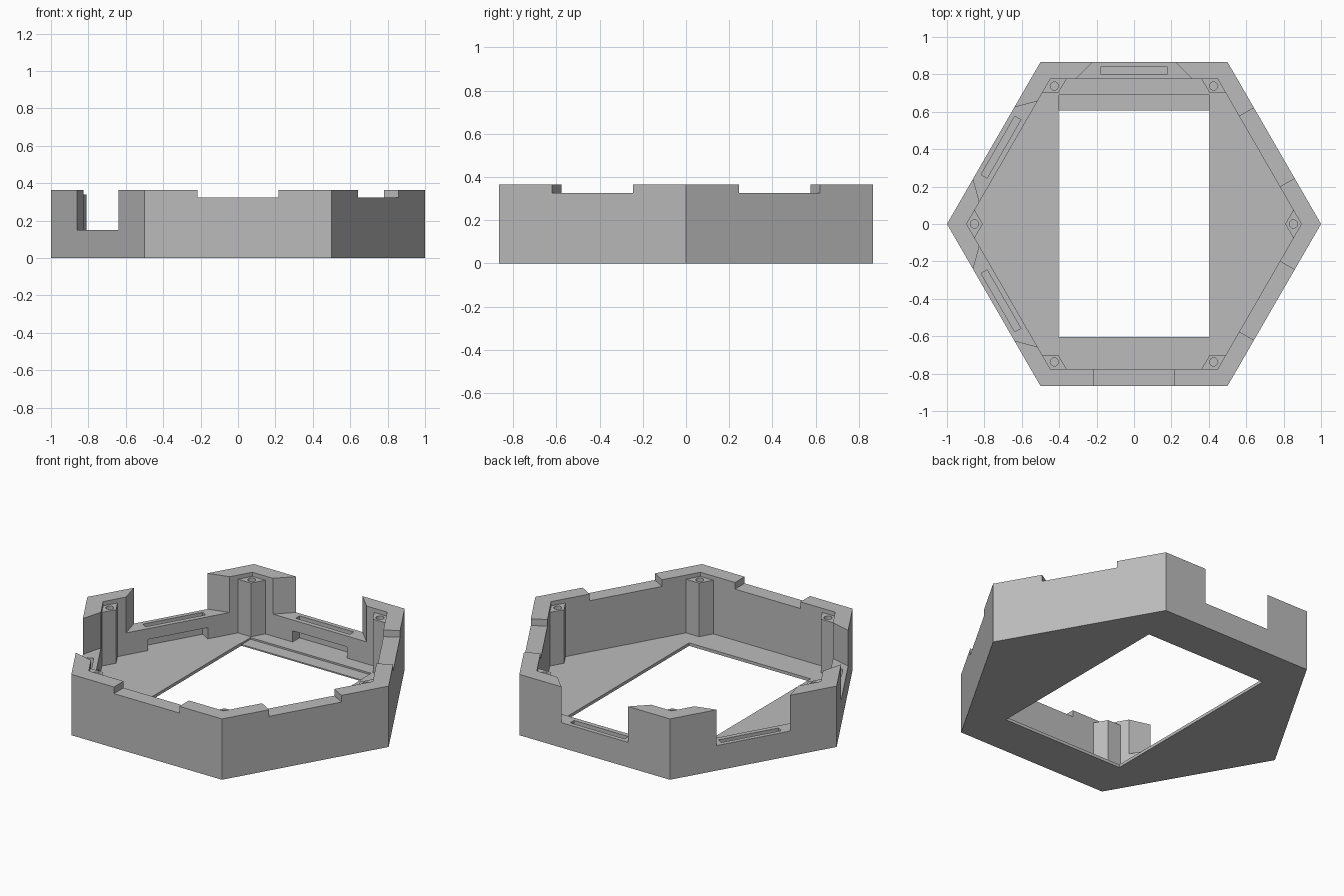
import bpy, bmesh
from math import radians, cos, sin, sqrt
from mathutils import Matrix

if "Cube" in bpy.data.objects:
    bpy.data.objects.remove(bpy.data.objects["Cube"], do_unlink=True)

HEIGHT, FLOOR, LIP = 0.365, 0.018, 0.008
OUTER = sqrt(3) / 2          # distance from centre to outer wall face
INNER = 0.775                # distance from centre to inner wall face
INNER_CORNER = INNER / OUTER

grey = bpy.data.materials.new("plain grey")
grey.use_nodes = True
grey.diffuse_color = (0.5, 0.5, 0.5, 1)
grey.node_tree.nodes["Principled BSDF"].inputs["Base Color"].default_value = (0.5, 0.5, 0.5, 1)


def prism(name, outline, z0, z1, turn=0):
    """Extrude a flat outline from z0 to z1 and turn it about the z axis."""
    bm = bmesh.new()
    base = bm.faces.new([bm.verts.new((x, y, z0)) for x, y in outline])
    top = bmesh.ops.extrude_face_region(bm, geom=[base])["geom"]
    verts = [v for v in top if isinstance(v, bmesh.types.BMVert)]
    bmesh.ops.translate(bm, verts=verts, vec=(0, 0, z1 - z0))
    bmesh.ops.recalc_face_normals(bm, faces=bm.faces)
    bm.transform(Matrix.Rotation(radians(turn), 4, "Z"))
    mesh = bpy.data.meshes.new(name)
    bm.to_mesh(mesh)
    bm.free()
    obj = bpy.data.objects.new(name, mesh)
    bpy.context.collection.objects.link(obj)
    mesh.materials.append(grey)
    return obj


def ring(radius, sides, cx=0):
    steps = [radians(360 * i / sides) for i in range(sides)]
    return [(cx + radius * cos(a), radius * sin(a)) for a in steps]


def rect(x0, x1, y0, y1):
    return [(x0, y0), (x1, y0), (x1, y1), (x0, y1)]


def cut(target, outline, z0, z1, turn=0):
    """Subtract a prism from the target and discard the cutter."""
    cutter = prism("cutter", outline, z0, z1, turn)
    cutter.hide_render = True
    mod = target.modifiers.new("cut", "BOOLEAN")
    mod.operation, mod.solver, mod.object = "DIFFERENCE", "EXACT", cutter
    bpy.context.view_layer.update()
    graph = bpy.context.evaluated_depsgraph_get()
    result = bpy.data.meshes.new_from_object(target.evaluated_get(graph))
    target.modifiers.clear()
    target.data = result
    bpy.data.objects.remove(cutter, do_unlink=True)


# Hexagonal tray with an open cavity, a lowered lip and a window in the floor
tray = prism("hexagonal_tray", ring(1, 6), 0, HEIGHT)
cut(tray, ring(INNER_CORNER, 6), FLOOR, 1)
cut(tray, rect(-0.4, 0.4, 0.5, 0.69), LIP, 0.1)
cut(tray, rect(-0.403, 0.403, -0.605, 0.607), -1, 1)

# Shallow straight notches in the front and left walls
for turn in (-60, 180, 240):
    cut(tray, rect(-0.217, 0.217, 0.74, 0.9), 0.325, 1, turn)

# Deep flared notches, each with a slot that opens into a low inner recess
for turn in (0, 60, 120):
    y0, y1 = 0.75, 0.9
    w0, w1 = (0.22 + OUTER - y for y in (y0, y1))
    cut(tray, [(-w0, y0), (w0, y0), (w1, y1), (-w1, y1)], 0.15, 1, turn)
    cut(tray, rect(-0.18, 0.18, 0.74, 0.84), FLOOR, 0.085, turn)
    cut(tray, rect(-0.18, 0.18, 0.803, 0.84), 0.05, 0.5, turn)

# Diamond screw posts in the six corners
edge = 0.086
tip_x, tip_y = INNER_CORNER - edge / 2, edge * OUTER
diamond = [(INNER_CORNER + 0.015, 0), (tip_x, tip_y), (INNER_CORNER - edge, 0), (tip_x, -tip_y)]
for i in range(6):
    post = prism(f"screw_post_{i + 1}", diamond, LIP / 2, 0.34, 60 * i)
    cut(post, ring(0.022, 20, tip_x), 0.2, 1, 60 * i)
